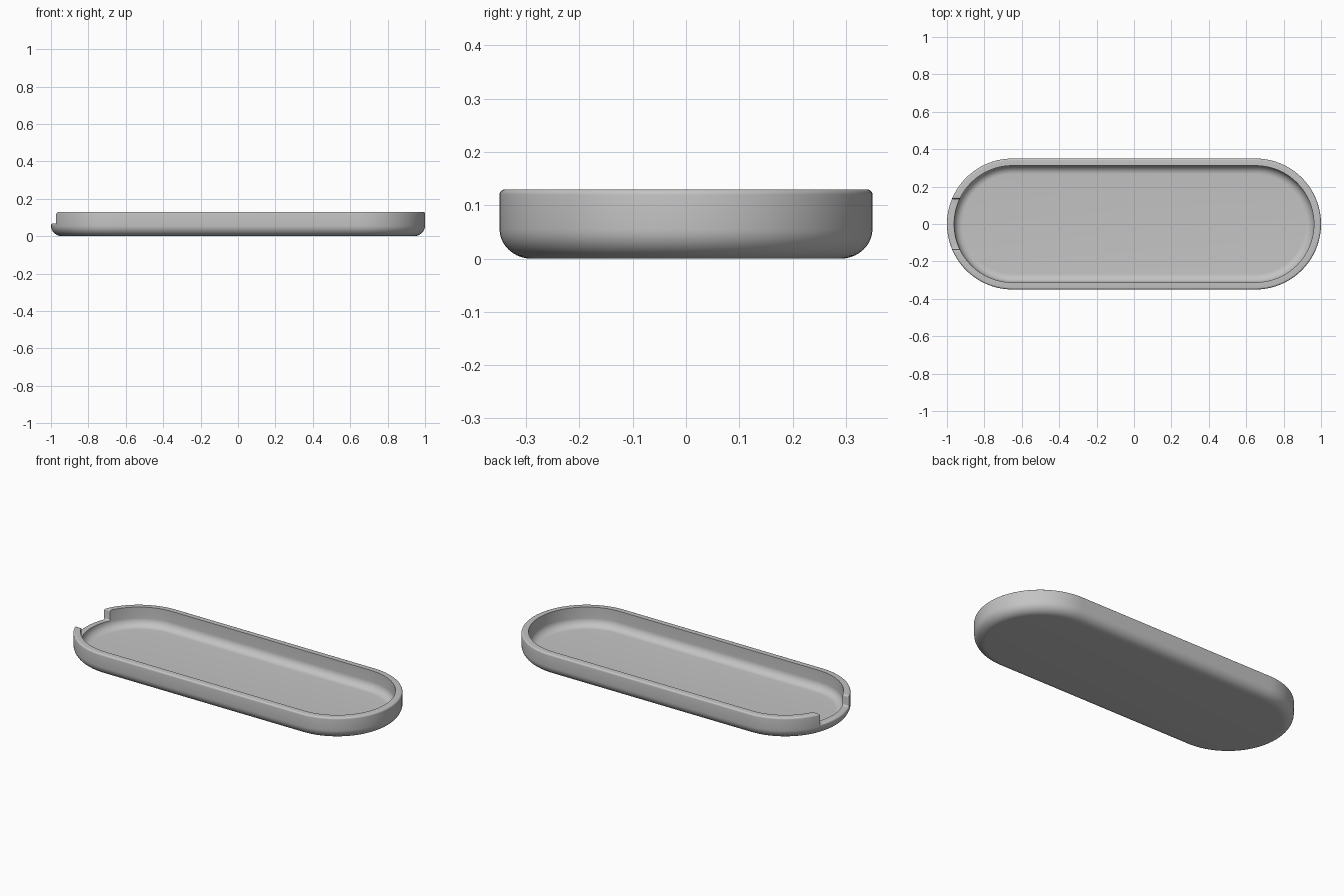
import bpy, bmesh, math

if "Cube" in bpy.data.objects:
    bpy.data.objects.remove(bpy.data.objects["Cube"])

HALF_STRAIGHT = 0.65      # centres of the rounded ends
RADIUS, WALL = 0.35, 0.038
HEIGHT, FLOOR = 0.13, 0.02
NOTCH, DROP, SOFT = 0.135, 0.062, 0.008   # notch half width, depth, corner radius


def arc(cr, cz, rr, rz, start, end, n):
    """Elliptical arc in the wall cross-section, angles in degrees."""
    out = []
    for i in range(n + 1):
        t = math.radians(start + (end - start) * i / n)
        out.append((cr + rr * math.cos(t), cz + rz * math.sin(t)))
    return out


# Cross-section of the wall: (distance from end centre, height, belongs to rim)
inner = RADIUS - WALL
profile = [(r, z, False) for r, z in arc(RADIUS - 0.06, 0.056, 0.06, 0.056, -90, 0, 10)]
profile += [(r, z, True) for r, z in arc(RADIUS - 0.01, HEIGHT - 0.01, 0.01, 0.01, 0, 90, 5)]
profile += [(inner, HEIGHT, True)]
profile += [(r, z, False) for r, z in arc(inner - 0.046, FLOOR + 0.046, 0.046, 0.046, 0, -90, 10)]

# Stations around the outline: right end, left arc, notch, left arc
N = 40
stations = [("right", -math.pi / 2 + math.pi * i / N, 1) for i in range(N + 1)]
left = [("left", 1 - i / 18, 1) for i in range(18)]
step = []
for i in range(5):        # rounded top corner of the notch
    t = math.pi / 2 * (1 - i / 4)
    step.append(("notch", NOTCH + SOFT * (1 - math.cos(t)), (DROP - SOFT + SOFT * math.sin(t)) / DROP))
for i in range(5):        # rounded foot of the notch
    t = math.pi / 2 * (1 - i / 4)
    step.append(("notch", NOTCH - SOFT + SOFT * math.sin(t), SOFT * (1 - math.cos(t)) / DROP))
half = left + step
sill = [("notch", (NOTCH - SOFT) * (1 - i / 5), 0) for i in range(1, 10)]
mirror = [(k, v if k == "left" else -v, l) for k, v, l in reversed(half)]
mirror = [("left_low", v, l) if k == "left" else (k, v, l) for k, v, l in mirror]
stations += half + sill + mirror


def place(station, r, z, rim):
    kind, v, lift = station
    if rim:
        z -= DROP * (1 - lift)
    if kind == "right":
        return (HALF_STRAIGHT + r * math.cos(v), r * math.sin(v), z)
    if kind == "notch":
        return (-HALF_STRAIGHT - math.sqrt(r * r - v * v), v, z)
    a = math.asin((NOTCH + SOFT) / r)
    a += (math.pi / 2 - a) * v
    y = r * math.sin(a)
    return (-HALF_STRAIGHT - r * math.cos(a), -y if kind == "left_low" else y, z)


# Tray: sweep the cross-section around the outline, then close underside and floor
bm = bmesh.new()
rings = [[bm.verts.new(place(s, *p)) for s in stations] for p in profile]
count = len(stations)
for a, b in zip(rings, rings[1:]):
    for i in range(count):
        j = (i + 1) % count
        bm.faces.new((a[i], a[j], b[j], b[i]))
bm.faces.new(list(reversed(rings[0])))
bm.faces.new(rings[-1])
bmesh.ops.remove_doubles(bm, verts=bm.verts, dist=1e-5)
bmesh.ops.dissolve_degenerate(bm, edges=bm.edges, dist=1e-5)
bmesh.ops.recalc_face_normals(bm, faces=bm.faces)

mesh = bpy.data.meshes.new("tray")
bm.to_mesh(mesh)
bm.free()
tray = bpy.data.objects.new("tray", mesh)
bpy.context.collection.objects.link(tray)

grey = bpy.data.materials.new("plain_grey")
grey.diffuse_color = (0.55, 0.55, 0.55, 1)
grey.use_nodes = True
grey.node_tree.nodes["Principled BSDF"].inputs["Base Color"].default_value = grey.diffuse_color
mesh.materials.append(grey)

bpy.context.view_layer.objects.active = tray
tray.select_set(True)
bpy.ops.object.shade_smooth_by_angle(angle=math.radians(35))
